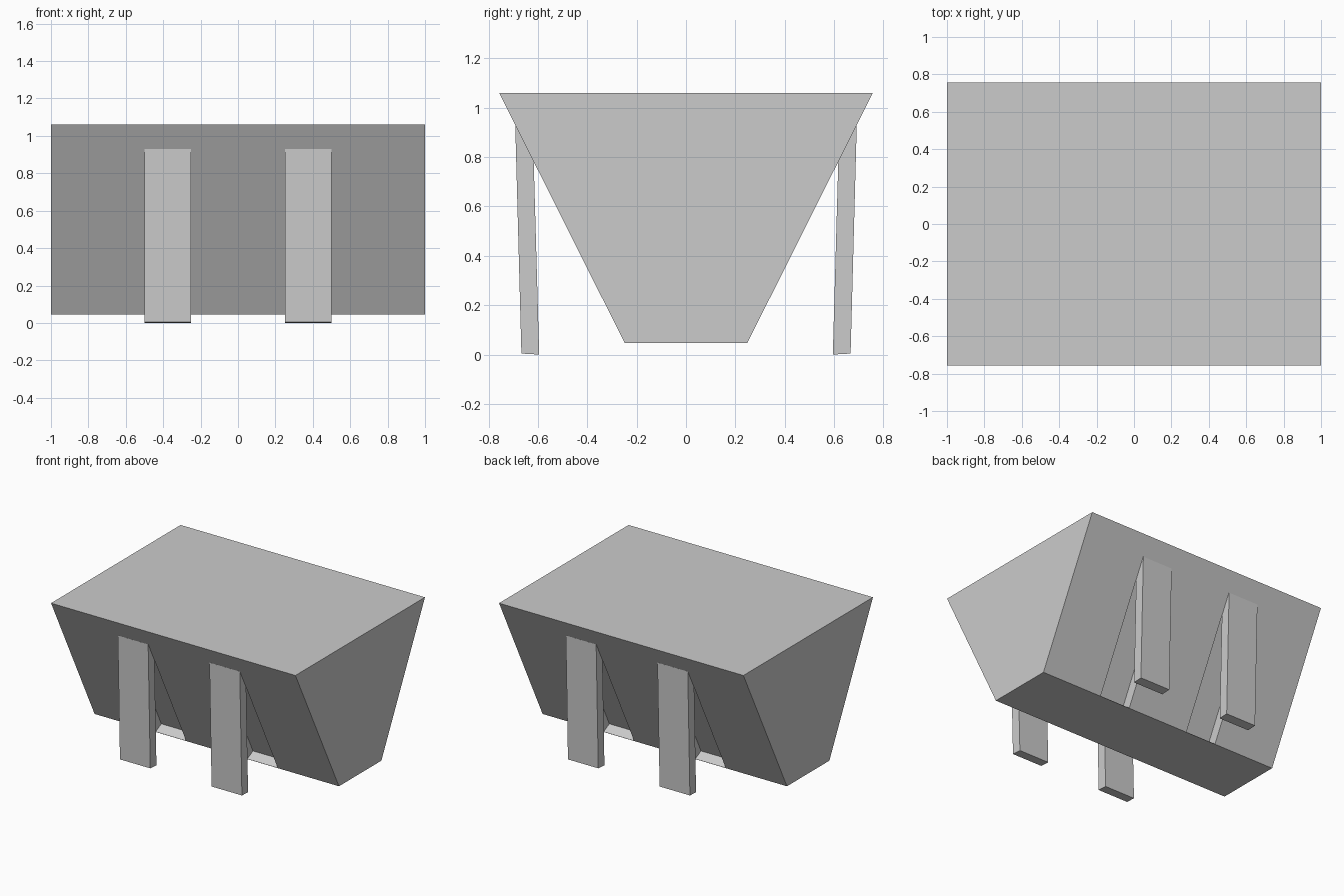
import bpy, bmesh
from mathutils import Vector

if "Cube" in bpy.data.objects:
    bpy.data.objects.remove(bpy.data.objects["Cube"])


def prism(name, profile, x0, x1):
    """Extrude a (y, z) profile along x."""
    bm = bmesh.new()
    face = bm.faces.new([bm.verts.new((x0, y, z)) for y, z in profile])
    ext = bmesh.ops.extrude_face_region(bm, geom=[face])
    moved = [g for g in ext["geom"] if isinstance(g, bmesh.types.BMVert)]
    bmesh.ops.translate(bm, vec=(x1 - x0, 0, 0), verts=moved)
    bmesh.ops.recalc_face_normals(bm, faces=bm.faces)
    mesh = bpy.data.meshes.new(name)
    bm.to_mesh(mesh)
    bm.free()
    obj = bpy.data.objects.new(name, mesh)
    bpy.context.collection.objects.link(obj)
    return obj


# Tapered body
low, high = Vector((0.248, 0.046)), Vector((0.757, 1.06))
body = prism("body", [(-low.x, low.y), low, high, (-high.x, high.y)], -1, 1)

# Recess profile, square to the sloping side
slope = (high - low).normalized()
inward = Vector((-slope.y, slope.x))
start = low + slope * 0.002
end = low + slope * ((0.93 - low.y) / slope.y)
recess = [start - inward * 0.1, start + inward * 0.075,
          end + inward * 0.075, end - inward * 0.1]

# Leg profile, swung down from the top of the recess
leg = [(0.595, 0.0), (0.667, 0.004), (0.692, 0.93), (0.622, 0.95)]

for side_name, side in (("front", -1), ("back", 1)):
    for x_name, x0 in (("left", -0.5), ("right", 0.25)):
        label = f"{side_name}_{x_name}"
        # Recess in the body
        cutter = prism(f"{label}_recess_cutter",
                       [(y * side, z) for y, z in recess], x0, x0 + 0.25)
        cutter.hide_render = True
        cutter.display_type = 'WIRE'
        cut = body.modifiers.new(f"{label}_recess", 'BOOLEAN')
        cut.operation = 'DIFFERENCE'
        cut.solver = 'EXACT'
        cut.object = cutter
        # Fold-down leg
        prism(f"{label}_leg", [(y * side, z) for y, z in leg],
              x0 + 0.001, x0 + 0.249)
